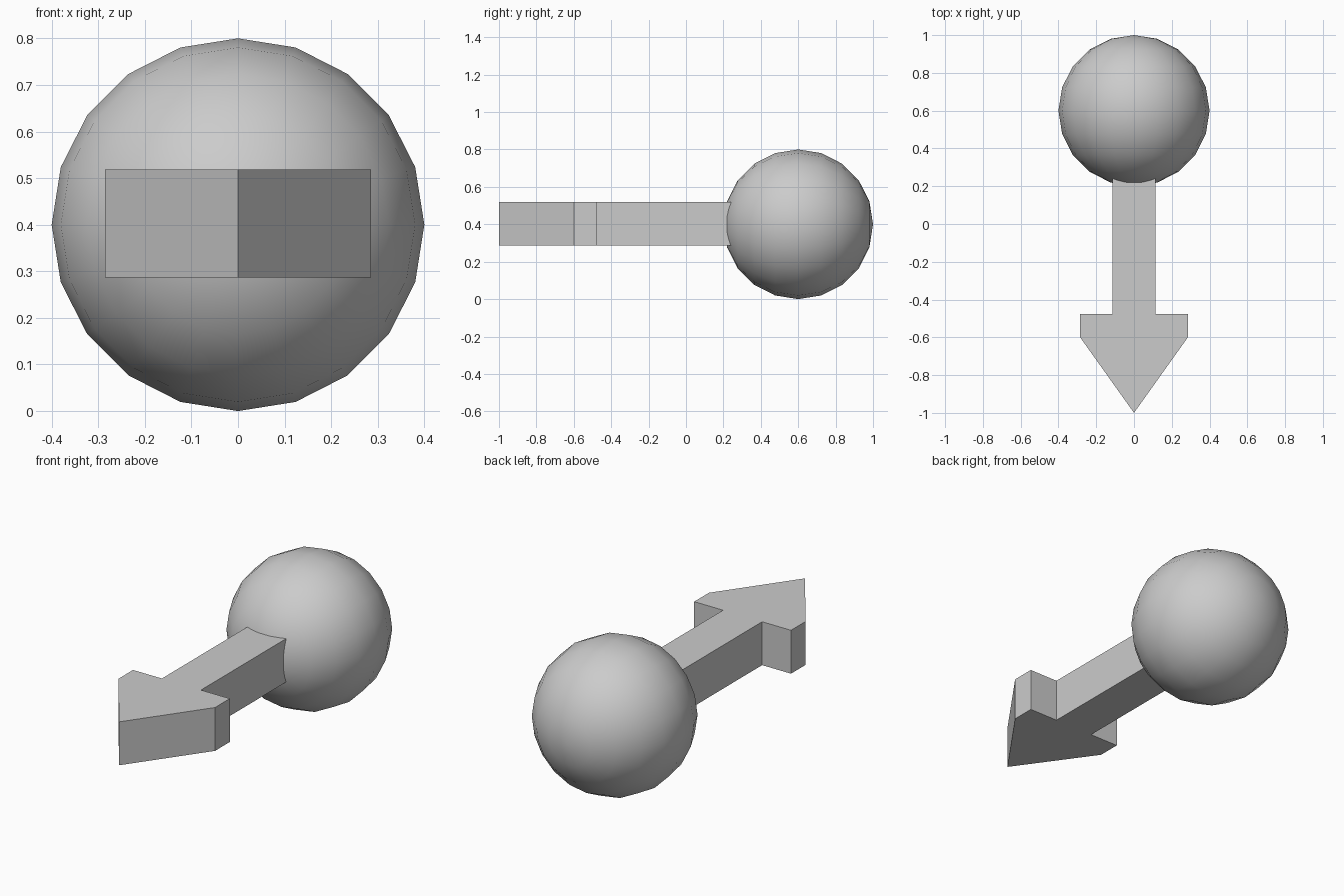
import bpy, bmesh, math
from mathutils import Matrix

if "Cube" in bpy.data.objects:
    bpy.data.objects.remove(bpy.data.objects["Cube"])

def make_object(name, bm, smooth=False):
    bmesh.ops.recalc_face_normals(bm, faces=bm.faces[:])
    for f in bm.faces:
        f.smooth = smooth
    mesh = bpy.data.meshes.new(name)
    bm.to_mesh(mesh)
    bm.free()
    ob = bpy.data.objects.new(name, mesh)
    bpy.context.collection.objects.link(ob)
    return ob

# Ball: 20-sided sphere with its poles along y
bm = bmesh.new()
bmesh.ops.create_uvsphere(
    bm, u_segments=20, v_segments=10, radius=0.4,
    matrix=Matrix.Translation((0, 0.6, 0.4)) @ Matrix.Rotation(math.pi / 2, 4, 'X'))
make_object("ball", bm, smooth=True)

# Arrow: half outline mirrored across x, then extruded upward
half = [(0.115, 0.26), (0.115, -0.476), (0.285, -0.476), (0.285, -0.6)]
outline = half + [(0, -1)] + [(-x, y) for x, y in reversed(half)]
bottom, top = 0.287, 0.518
bm = bmesh.new()
face = bm.faces.new([bm.verts.new((x, y, bottom)) for x, y in outline])
ext = bmesh.ops.extrude_face_region(bm, geom=[face], use_keep_orig=True)
verts = [g for g in ext["geom"] if isinstance(g, bmesh.types.BMVert)]
bmesh.ops.translate(bm, vec=(0, 0, top - bottom), verts=verts)
make_object("arrow", bm)
